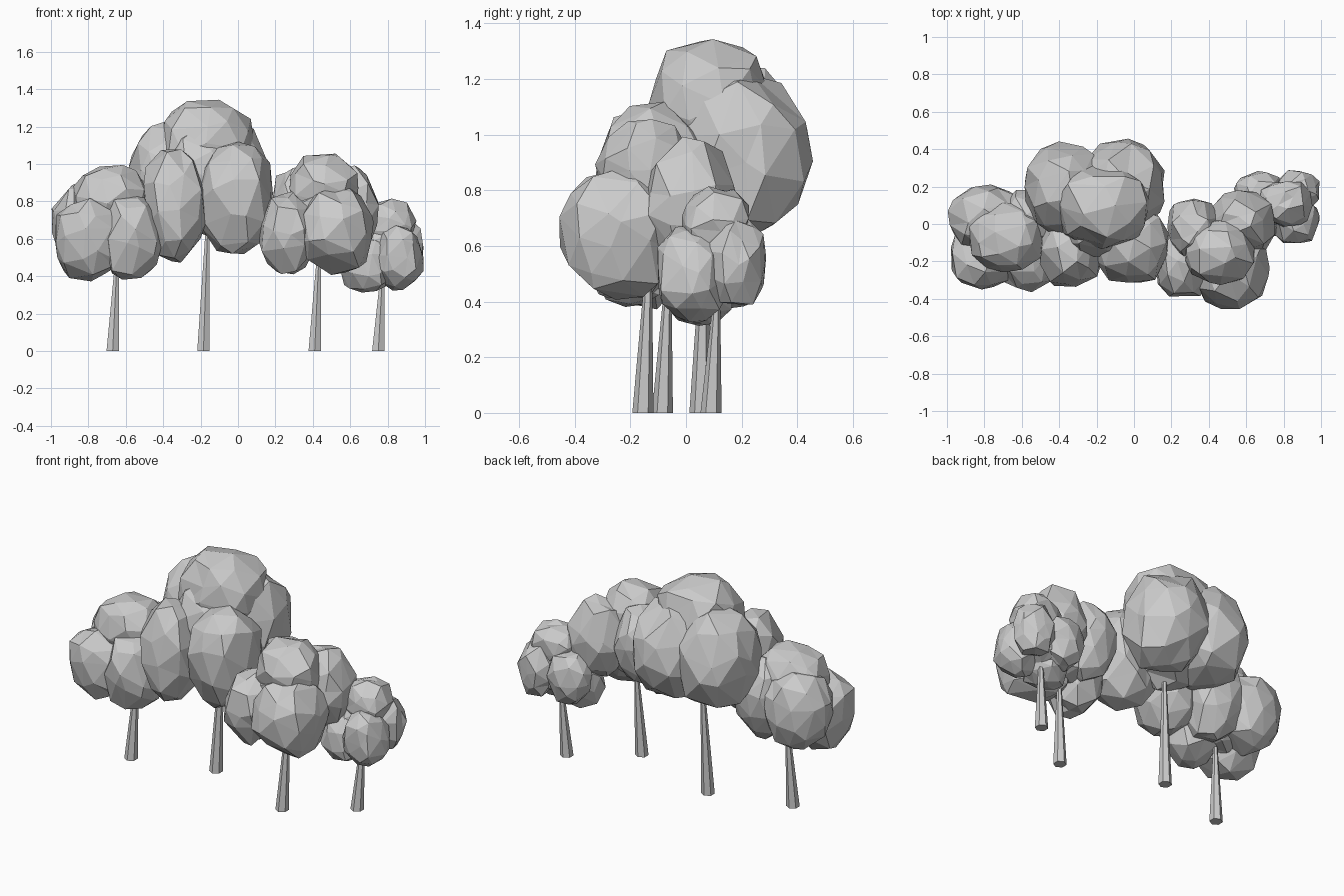
import bpy, bmesh, math, random
from mathutils import Vector

cube = bpy.data.objects.get("Cube")
if cube:
    bpy.data.objects.remove(cube, do_unlink=True)

grey = bpy.data.materials.new("plain grey")
grey.use_nodes = True
grey.diffuse_color = (0.6, 0.6, 0.6, 1)
grey.node_tree.nodes["Principled BSDF"].inputs["Base Color"].default_value = (0.6, 0.6, 0.6, 1)
rng = random.Random(11)


def finish(bm, name):
    mesh = bpy.data.meshes.new(name)
    bm.to_mesh(mesh)
    bm.free()
    mesh.materials.append(grey)
    bpy.context.collection.objects.link(bpy.data.objects.new(name, mesh))


def leaf_clump(name, center, size):
    """Chunky faceted ball of leaves, slightly boxy and irregular."""
    bm = bmesh.new()
    bmesh.ops.create_icosphere(bm, subdivisions=2, radius=1)
    turn = Vector([rng.uniform(-1, 1) for _ in range(3)]).to_track_quat('Z', 'Y')
    for v in bm.verts:
        jitter = Vector([rng.uniform(-0.16, 0.16) for _ in range(3)])
        p = turn @ (v.co + jitter)
        p /= sum(abs(q) ** 2.5 for q in p) ** (1 / 2.5)
        p *= rng.uniform(0.93, 1.07)
        v.co = Vector([c + s * q for c, s, q in zip(center, size, p)])
    # merge nearly coplanar facets into larger ones
    bmesh.ops.dissolve_limit(bm, angle_limit=math.radians(14), verts=bm.verts, edges=bm.edges)
    finish(bm, name)


def trunk(name, x, y, height):
    """Tapered six-sided trunk, leaning a little."""
    bm = bmesh.new()
    bmesh.ops.create_cone(bm, cap_ends=True, segments=6, radius1=0.038, radius2=0.013, depth=height)
    for v in bm.verts:
        v.co.z += height / 2
        t = v.co.z / height
        v.co += Vector((x + 0.022 * t, y + 0.02 * t, 0))
    finish(bm, name)


def average(points):
    return sum((Vector(p) for p in points), Vector()) / len(points)


def tree(name, stem, clumps):
    """Trunk, leaf clumps, and a core that joins the clumps."""
    trunk(name + "_tree_trunk", *stem)
    for i, (center, size) in enumerate(clumps, 1):
        leaf_clump(f"{name}_tree_leaves_{i}", center, size)
    centers, sizes = zip(*clumps)
    leaf_clump(name + "_tree_leaf_core", average(centers), average(sizes))


# Trunk (x, y, height), then the centre and half size of each clump
tree("right_end", (-0.67, -0.085, 0.46), [
    ((-0.8, -0.17, 0.6), (0.19, 0.18, 0.22)),
    ((-0.57, -0.19, 0.61), (0.16, 0.17, 0.23)),
    ((-0.68, -0.07, 0.82), (0.2, 0.18, 0.17)),
    ((-0.79, 0.04, 0.68), (0.2, 0.17, 0.23)),
    ((-0.56, 0.02, 0.69), (0.16, 0.16, 0.25))])
tree("tall", (-0.185, 0.05, 0.64), [
    ((-0.01, -0.12, 0.82), (0.2, 0.2, 0.31)),
    ((-0.34, -0.14, 0.78), (0.17, 0.2, 0.3)),
    ((-0.17, 0.09, 1.11), (0.25, 0.22, 0.23)),
    ((-0.06, 0.21, 0.92), (0.23, 0.24, 0.29)),
    ((-0.36, 0.19, 0.94), (0.22, 0.24, 0.29))])
tree("middle", (0.41, -0.155, 0.5), [
    ((0.53, -0.24, 0.65), (0.2, 0.21, 0.23)),
    ((0.27, -0.21, 0.63), (0.16, 0.18, 0.22)),
    ((0.46, -0.15, 0.87), (0.19, 0.17, 0.18)),
    ((0.58, 0.01, 0.75), (0.17, 0.17, 0.23)),
    ((0.32, -0.03, 0.76), (0.14, 0.16, 0.23))])
tree("small", (0.75, 0.09, 0.4), [
    ((0.86, 0.02, 0.5), (0.13, 0.13, 0.17)),
    ((0.69, 0.05, 0.46), (0.14, 0.13, 0.15)),
    ((0.81, 0.11, 0.68), (0.14, 0.12, 0.13)),
    ((0.88, 0.18, 0.54), (0.11, 0.11, 0.16)),
    ((0.67, 0.17, 0.54), (0.13, 0.11, 0.16))])
